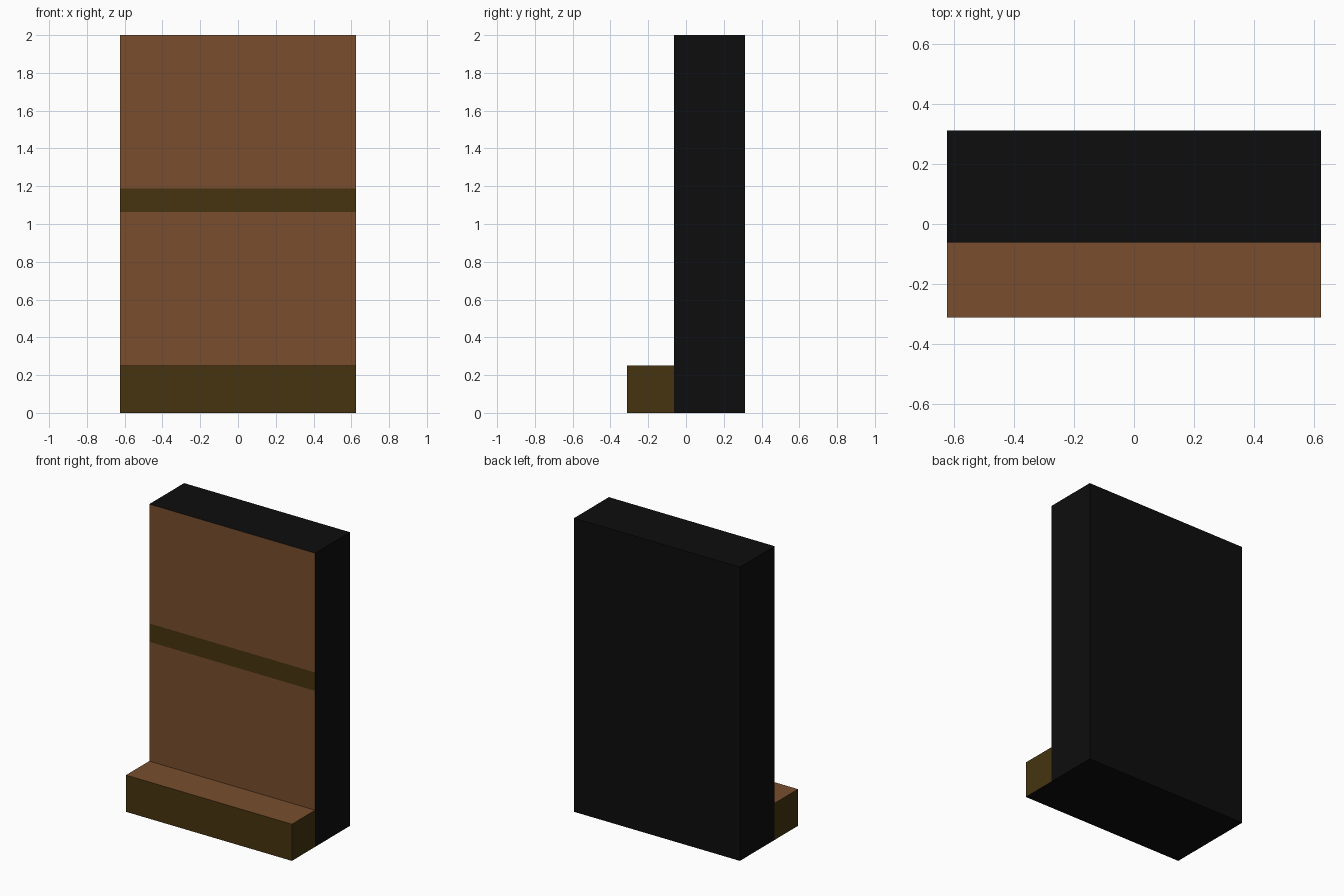
import bpy, bmesh
from mathutils import Matrix, Vector

if "Cube" in bpy.data.objects:
    bpy.data.objects.remove(bpy.data.objects["Cube"])


def material(name, rgb):
    m = bpy.data.materials.new(name)
    m.diffuse_color = (*rgb, 1)
    m.use_nodes = True
    m.node_tree.nodes["Principled BSDF"].inputs["Base Color"].default_value = m.diffuse_color
    return m


MATS = [material("black", (0.004, 0.004, 0.004)),
        material("brown", (0.188, 0.076, 0.027)),
        material("dark_olive", (0.061, 0.034, 0.005))]
BLACK, BROWN, OLIVE = range(3)


def box(name, lo, hi, cuts, hidden, colour):
    """Box cut at the given heights; hidden faces dropped, the rest coloured by rule."""
    lo, hi = Vector(lo), Vector(hi)
    bm = bmesh.new()
    bmesh.ops.create_cube(bm, size=1, matrix=Matrix.Translation((lo + hi) / 2)
                          @ Matrix.Diagonal((*(hi - lo), 1)))
    for z in cuts:
        bmesh.ops.bisect_plane(bm, geom=bm.verts[:] + bm.edges[:] + bm.faces[:],
                               plane_co=(0, 0, z), plane_no=(0, 0, 1))
    bm.normal_update()
    gone = [f for f in bm.faces if hidden(f.normal, f.calc_center_median())]
    bmesh.ops.delete(bm, geom=gone, context='FACES')
    for f in bm.faces:
        f.material_index = colour(f.normal, f.calc_center_median())
    me = bpy.data.meshes.new(name)
    bm.to_mesh(me)
    bm.free()
    for m in MATS:
        me.materials.append(m)
    ob = bpy.data.objects.new(name, me)
    bpy.context.collection.objects.link(ob)
    return ob


W, BACK, MID, FRONT = 0.625, 0.3125, -0.0625, -0.3125
STEP, S0, S1 = 0.25, 1.0625, 1.1875


# Upright panel: black case, brown front with an olive stripe
def panel_colour(n, c):
    if n.y > -0.5:
        return BLACK
    return OLIVE if S0 < c.z < S1 else BROWN


box("upright_panel", (-W, MID, 0), (W, BACK, 2), (STEP, S0, S1),
    lambda n, c: n.y < -0.5 and c.z < STEP, panel_colour)


# Front ledge: brown top, olive sides, black underside
def ledge_colour(n, c):
    return BROWN if n.z > 0.5 else BLACK if n.z < -0.5 else OLIVE


box("front_ledge", (-W, FRONT, 0), (W, MID, STEP), (),
    lambda n, c: n.y > 0.5, ledge_colour)
